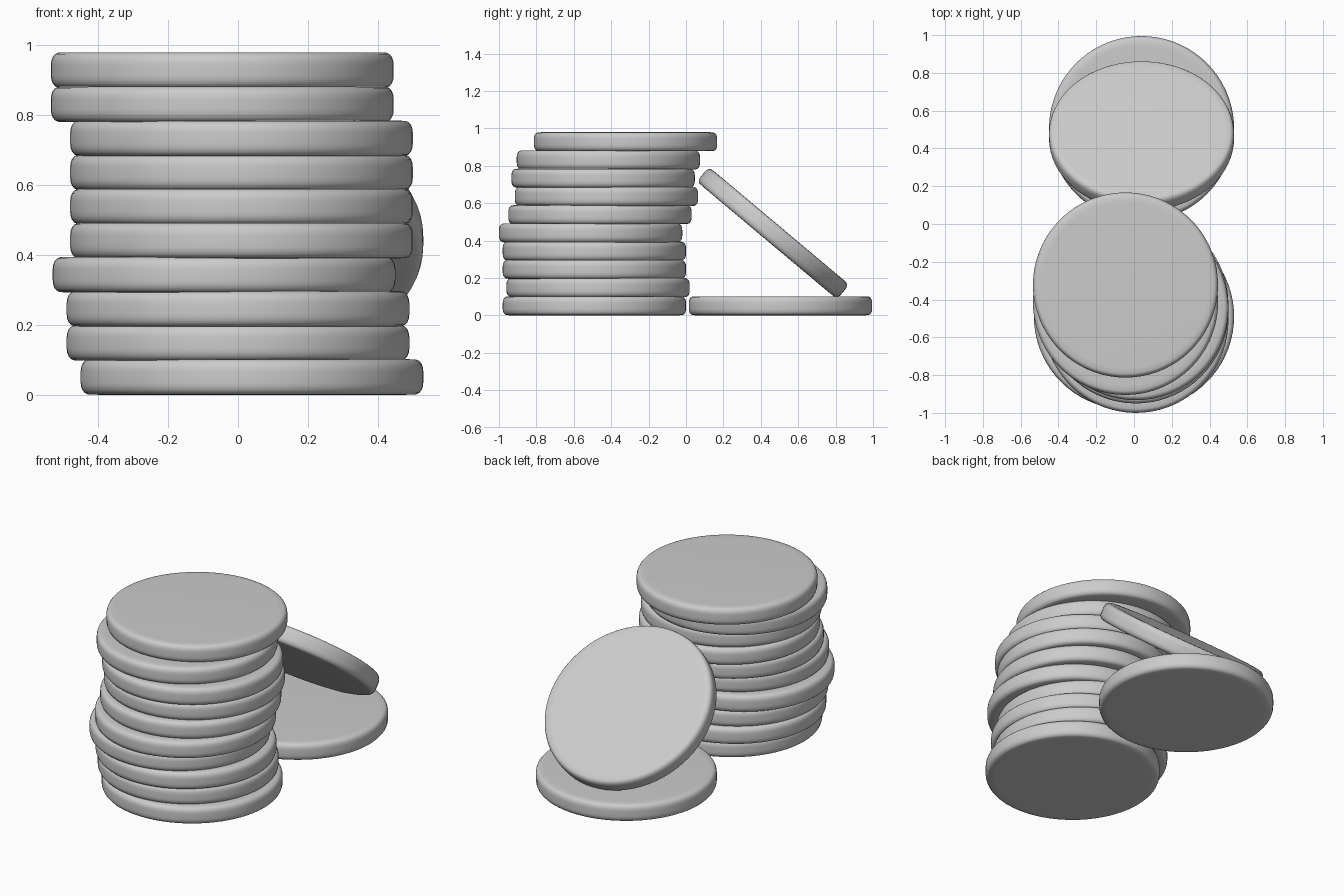
import bpy, bmesh, math
from mathutils import Matrix

if "Cube" in bpy.data.objects:
    bpy.data.objects.remove(bpy.data.objects["Cube"])

R, T, SEG = 0.49, 0.102, 72


def coin_mesh():
    # half profile (radius, height) of a rounded disc, revolved around z
    rim = [(R - 0.05, T / 2), (R - 0.021, T / 2 - 0.001), (R - 0.012, T / 2 - 0.005),
           (R - 0.005, T / 2 - 0.013), (R - 0.001, T / 2 - 0.024), (R, T / 2 - 0.035)]
    profile = rim + [(r, -z) for r, z in reversed(rim)]
    bm = bmesh.new()
    rings = []
    for r, z in profile:
        rings.append([bm.verts.new((r * math.cos(2 * math.pi * i / SEG),
                                    r * math.sin(2 * math.pi * i / SEG), z))
                      for i in range(SEG)])
    for a, b in zip(rings, rings[1:]):
        for i in range(SEG):
            j = (i + 1) % SEG
            bm.faces.new((a[i], b[i], b[j], a[j]))
    bm.faces.new(rings[0])
    bm.faces.new(list(reversed(rings[-1])))
    bmesh.ops.recalc_face_normals(bm, faces=bm.faces)
    for f in bm.faces:
        f.smooth = True
    me = bpy.data.meshes.new("coin")
    bm.to_mesh(me)
    bm.free()
    return me


mesh = coin_mesh()


def add_coin(name, loc, tilt=0.0):
    ob = bpy.data.objects.new(name, mesh)
    ob.location = loc
    ob.rotation_euler = (math.radians(tilt), 0, 0)
    bpy.context.collection.objects.link(ob)
    return ob


# uneven stack of ten coins, bottom to top
centres = [(0.04, -0.49), (0.0, -0.47), (0.0, -0.49), (-0.04, -0.49), (0.01, -0.51),
           (0.01, -0.46), (0.01, -0.425), (0.01, -0.443), (-0.045, -0.415), (-0.045, -0.323)]
for i, (x, y) in enumerate(centres):
    add_coin(f"stacked_coin_{i + 1}", (x, y, T / 2 + i * 0.0975))

# coin lying behind the stack, and one leaning from it against the stack
add_coin("flat_coin", (0.04, 0.505, T / 2))
add_coin("leaning_coin", (0.04, 0.465, 0.44), -40)
